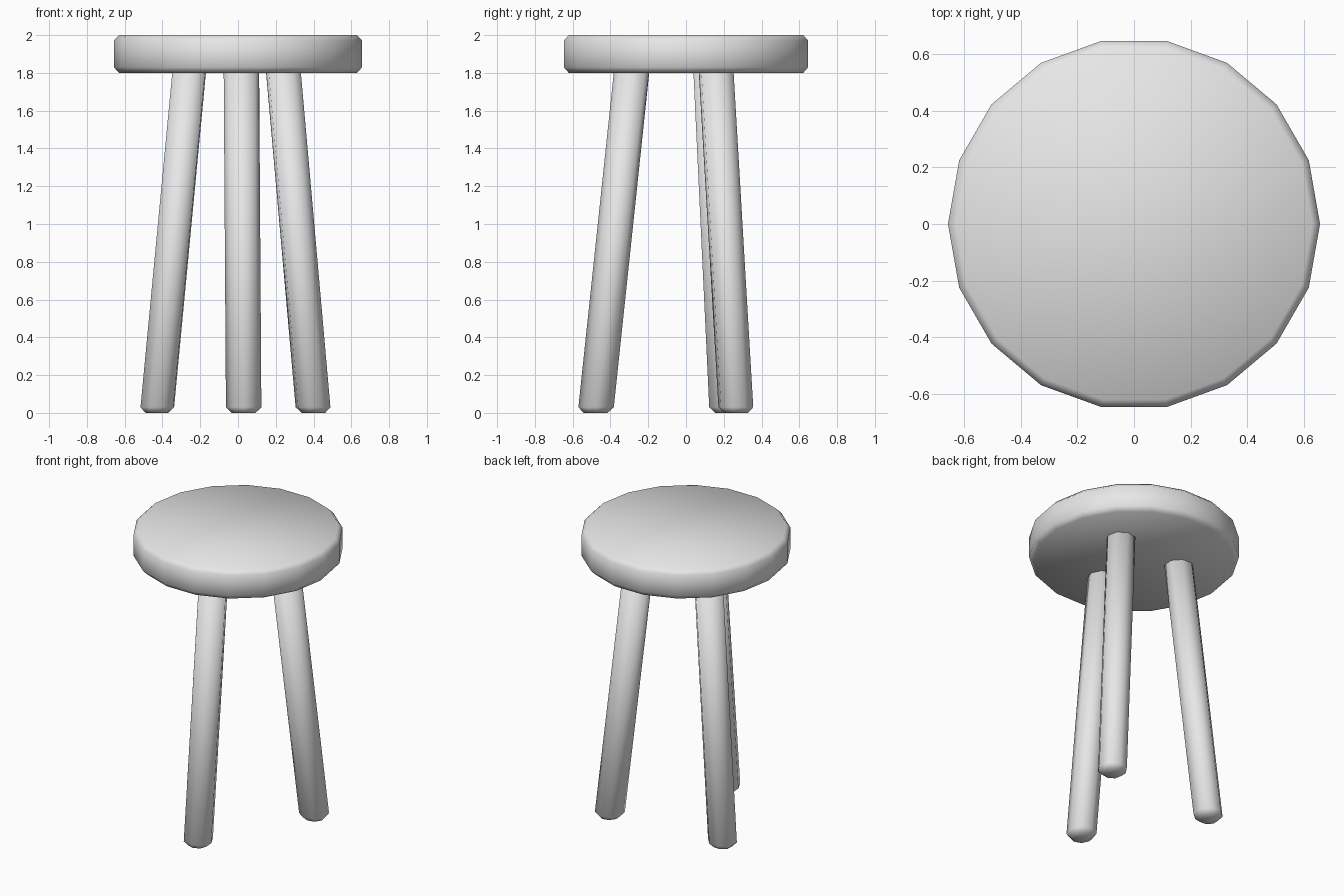
import bpy, math
from mathutils import Vector

cube = bpy.data.objects.get("Cube")
if cube:
    bpy.data.objects.remove(cube)

grey = bpy.data.materials.new("light grey")
grey.use_nodes = True
colour = (0.8, 0.8, 0.8, 1)
grey.diffuse_color = colour
grey.node_tree.nodes["Principled BSDF"].inputs["Base Color"].default_value = colour


def stacked_rings(name, rings, sides, turn=0.0):
    """Capped solid through rings given as (centre, radius), bottom to top."""
    verts, faces = [], []
    for centre, radius in rings:
        for i in range(sides):
            a = turn + math.tau * i / sides
            verts.append(Vector(centre) + radius * Vector((math.cos(a), math.sin(a), 0)))
    for k in range(len(rings) - 1):
        for i in range(sides):
            j = (i + 1) % sides
            faces.append((k * sides + i, k * sides + j, (k + 1) * sides + j, (k + 1) * sides + i))
    faces.append(tuple(reversed(range(sides))))
    faces.append(tuple(range((len(rings) - 1) * sides, len(rings) * sides)))
    mesh = bpy.data.meshes.new(name)
    mesh.from_pydata(verts, [], faces)
    mesh.materials.append(grey)
    mesh.shade_smooth()
    obj = bpy.data.objects.new(name, mesh)
    bpy.context.collection.objects.link(obj)
    return obj


# Round seat with bevelled rims
stacked_rings("seat", [((0, 0, z), r) for z, r in
                       ((1.8, 0.63), (1.83, 0.657), (1.972, 0.657), (2.0, 0.63))], 18)

# Three splayed legs with bevelled feet
for n, name in enumerate(("front_leg", "back_left_leg", "back_right_leg")):
    angle = math.radians(-86.4 + 120 * n)

    def section(z, radius):
        reach = 0.48 - 0.106 * z
        return (reach * math.cos(angle), reach * math.sin(angle), z), radius

    stacked_rings(name, [section(0.0, 0.063), section(0.03, 0.094), section(1.85, 0.094)], 8, angle)
